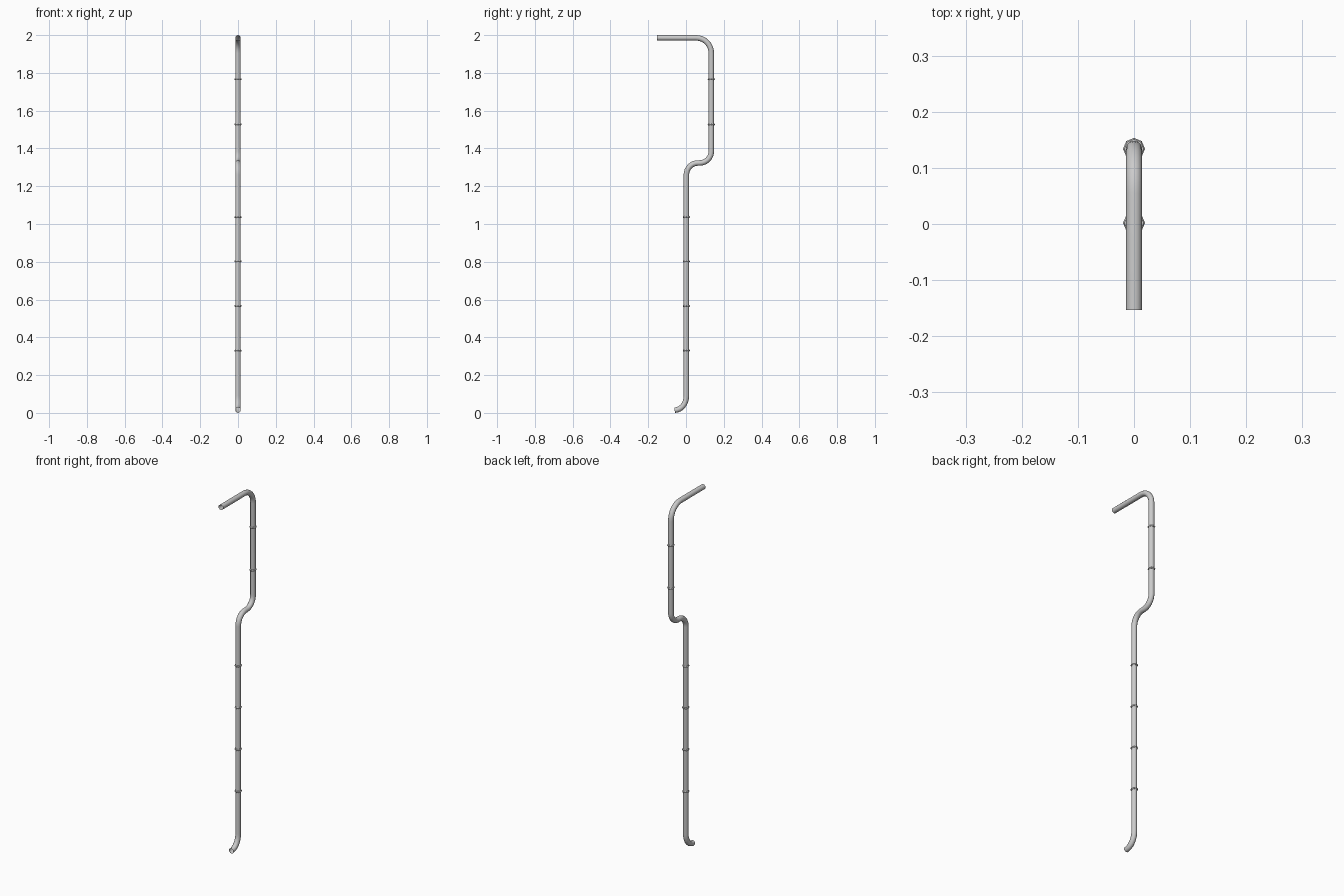
import bpy, math
from mathutils import Vector

if "Cube" in bpy.data.objects:
    bpy.data.objects.remove(bpy.data.objects["Cube"])

R = 0.0145
YL, YU = 0.002, 0.134


def fillet(a, corner, b, n=8):
    """Elliptical quarter bend from a to b around a square corner."""
    a, c, b = Vector(a), Vector(corner), Vector(b)
    o = a + b - c
    return [o + (a - o) * math.cos(t) + (b - o) * math.sin(t)
            for t in (math.pi / 2 * i / n for i in range(n + 1))]


# Pipe centre line as (y, z): outlet, jog, top elbow, inlet
path = fillet((-0.06, R), (YL, R), (YL, 0.09))
path += fillet((YL, 1.26), (YL, 1.323), (0.062, 1.323))
path += fillet((0.072, 1.323), (YU, 1.323), (YU, 1.385))
path += fillet((YU, 1.905), (YU, 2 - R), (0.054, 2 - R))
path += [Vector((-0.153, 2 - R))]

curve = bpy.data.curves.new("drain_pipe", 'CURVE')
curve.dimensions = '3D'
curve.bevel_depth = R
curve.bevel_resolution = 4
curve.use_fill_caps = False
spline = curve.splines.new('POLY')
spline.points.add(len(path) - 1)
for p, (y, z) in zip(spline.points, path):
    p.co = (0, y, z, 1)
pipe = bpy.data.objects.new("drain_pipe", curve)
bpy.context.collection.objects.link(pipe)
bpy.context.view_layer.objects.active = pipe
pipe.select_set(True)
bpy.ops.object.convert(target='MESH')
bpy.ops.object.shade_smooth_by_angle(angle=math.radians(40))

# Low-poly joint rings on the straight runs
rings = [(YL, z) for z in (0.33, 0.566, 0.802, 1.037)] + [(YU, z) for z in (1.527, 1.767)]
for i, (y, z) in enumerate(rings):
    bpy.ops.mesh.primitive_torus_add(major_segments=8, minor_segments=6,
                                     major_radius=0.0145, minor_radius=0.005,
                                     location=(0, y, z))
    bpy.context.object.name = f"joint_ring_{i + 1}"
